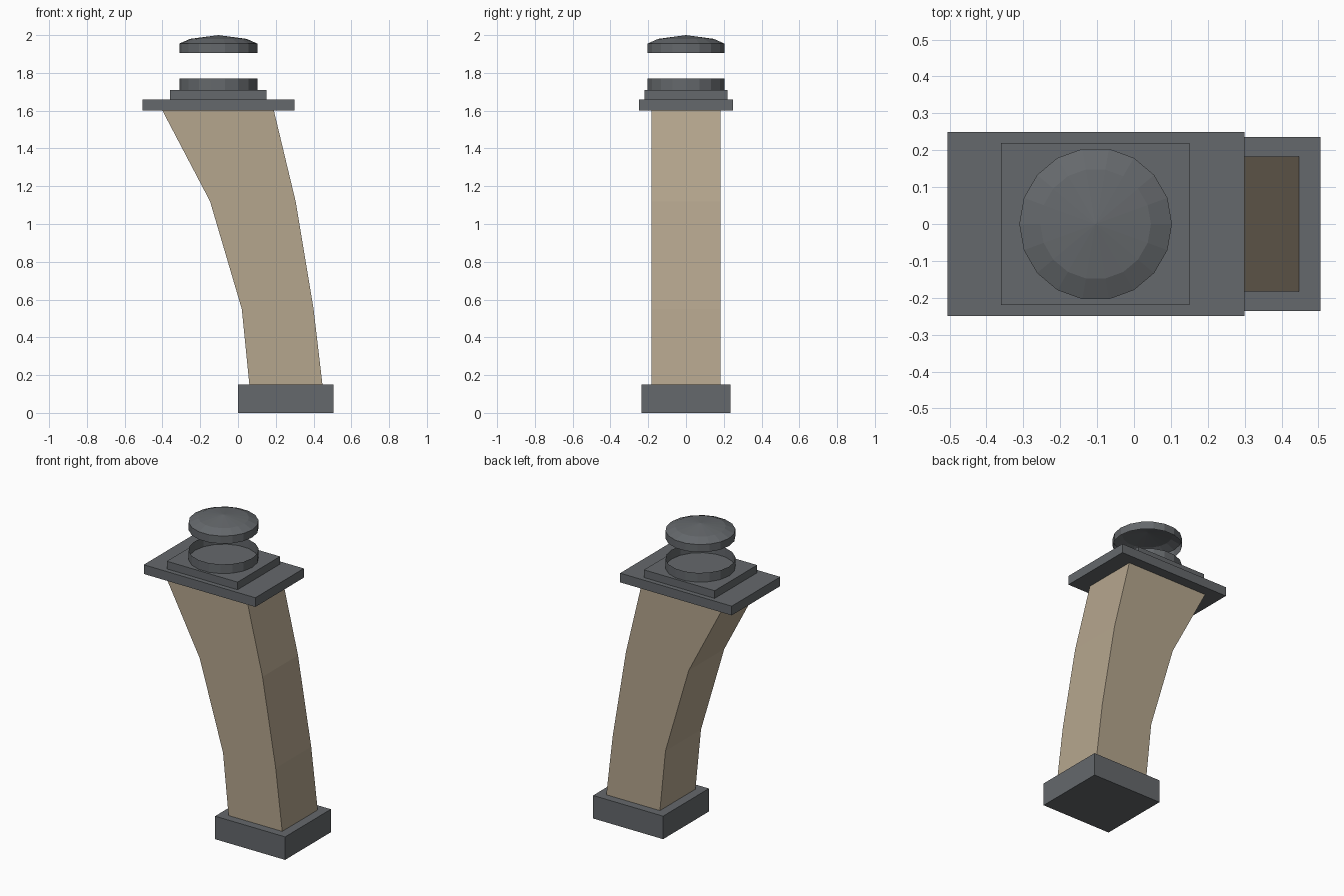
import bpy, bmesh, math

if "Cube" in bpy.data.objects:
    bpy.data.objects.remove(bpy.data.objects["Cube"])


def material(name, rgb):
    m = bpy.data.materials.new(name)
    m.diffuse_color = (*rgb, 1)
    m.use_nodes = True
    m.node_tree.nodes["Principled BSDF"].inputs["Base Color"].default_value = m.diffuse_color
    return m


METAL = material("dark_metal", (0.13, 0.14, 0.15))
TAN = material("tan_stone", (0.46, 0.38, 0.27))


def add_object(name, bm, mat):
    me = bpy.data.meshes.new(name)
    bm.to_mesh(me)
    bm.free()
    me.materials.append(mat)
    ob = bpy.data.objects.new(name, me)
    bpy.context.collection.objects.link(ob)
    return ob


def extruded(name, profile, half_y, mat):
    """Extrude an x-z profile symmetrically along y."""
    bm = bmesh.new()
    face = bm.faces.new([bm.verts.new((x, -half_y, z)) for x, z in profile])
    geo = bmesh.ops.extrude_face_region(bm, geom=[face])["geom"]
    verts = [g for g in geo if isinstance(g, bmesh.types.BMVert)]
    bmesh.ops.translate(bm, verts=verts, vec=(0, 2 * half_y, 0))
    bmesh.ops.recalc_face_normals(bm, faces=bm.faces)
    return add_object(name, bm, mat)


def slab(name, x0, x1, half_y, z0, z1):
    return extruded(name, [(x0, z0), (x1, z0), (x1, z1), (x0, z1)], half_y, METAL)


def turned(name, profile, cx, sides=18):
    """Revolve (radius, z) points around a vertical axis at x = cx, open at the ends."""
    bm = bmesh.new()
    rings = []
    for r, z in profile:
        if r == 0:
            rings.append([bm.verts.new((cx, 0, z))] * sides)
        else:
            rings.append([bm.verts.new((cx + r * math.cos(math.tau * i / sides),
                                        r * math.sin(math.tau * i / sides), z))
                          for i in range(sides)])
    for low, high in zip(rings, rings[1:]):
        for i in range(sides):
            j = (i + 1) % sides
            quad = [low[i], low[j], high[j], high[i]]
            bm.faces.new(list(dict.fromkeys(quad)))
    return add_object(name, bm, METAL)


# Foot block
slab("foot_block", 0.0, 0.505, 0.236, 0.0, 0.15)

# Curved leaning shaft, flaring towards the top
left = [(0.06, 0.15), (0.02, 0.55), (-0.148, 1.12), (-0.40, 1.60)]
right = [(0.447, 0.15), (0.40, 0.55), (0.305, 1.12), (0.19, 1.60)]
extruded("curved_shaft", right + left[::-1], 0.183, TAN)

# Stepped plates on top
slab("top_plate", -0.505, 0.30, 0.25, 1.60, 1.66)
slab("step_plate", -0.36, 0.15, 0.219, 1.66, 1.71)

# Open collar and the floating domed cap above it
CX, R = -0.104, 0.207
turned("open_collar", [(R, 1.71), (R, 1.77)], CX)
turned("domed_cap", [(R, 1.905), (R, 1.955), (0.15, 1.98), (0, 2.0)], CX)
